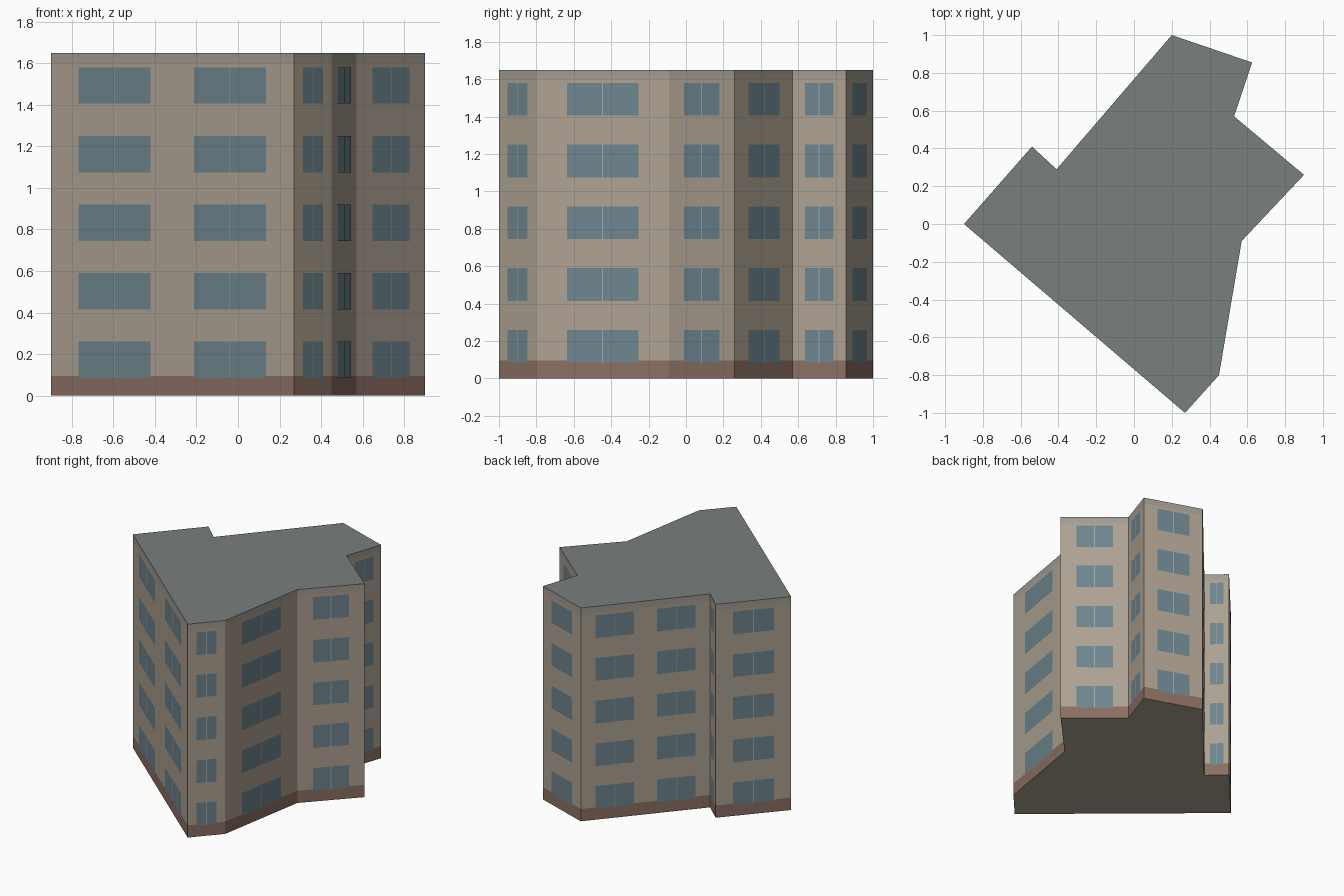
import bpy
from mathutils import Vector

if "Cube" in bpy.data.objects:
    bpy.data.objects.remove(bpy.data.objects["Cube"])

# Footprint corners, counter-clockwise, with the number of window bays on the wall that follows
FOOTPRINT = [
    (-0.90, 0.00, 2), (0.27, -1.00, 1), (0.45, -0.80, 1), (0.57, -0.09, 1), (0.90, 0.26, 1),
    (0.53, 0.57, 1), (0.625, 0.855, 1), (0.20, 1.00, 2), (-0.41, 0.29, 1), (-0.54, 0.41, 1),
]
PTS = [Vector((x, y, 0)) for x, y, _ in FOOTPRINT]
N = len(PTS)
HEIGHT, FLOORS = 1.65, 5
STOREY = HEIGHT / FLOORS
UP = Vector((0, 0, 1))


def material(name, rgb):
    m = bpy.data.materials.new(name)
    m.diffuse_color = (*rgb, 1)
    m.use_nodes = True
    m.node_tree.nodes["Principled BSDF"].inputs["Base Color"].default_value = m.diffuse_color
    return m


WALL = material("wall_render", (0.42, 0.36, 0.29))
FRIEZE = material("frieze_render", (0.38, 0.33, 0.275))
PLINTH = material("plinth_brick", (0.26, 0.16, 0.125))
TRIM = material("trim_grey", (0.33, 0.33, 0.31))
ROOF = material("roof_grey", (0.19, 0.215, 0.205))
GLASS = material("window_glass", (0.155, 0.235, 0.27))
FRAME = material("window_frame", (0.36, 0.40, 0.40))


def make(name, verts, faces, mat):
    me = bpy.data.meshes.new(name)
    me.from_pydata([tuple(v) for v in verts], [], faces)
    me.materials.append(mat)
    ob = bpy.data.objects.new(name, me)
    bpy.context.collection.objects.link(ob)
    return ob


def band(name, z0, z1, mat):
    """Ring of wall faces following the footprint between two heights."""
    verts = [p + UP * z0 for p in PTS] + [p + UP * z1 for p in PTS]
    faces = [(i, (i + 1) % N, N + (i + 1) % N, N + i) for i in range(N)]
    make(name, verts, faces, mat)


# Outer shell: stacked wall bands, then floor and roof caps
band("plinth", 0, 0.095, PLINTH)
band("walls", 0.095, 1.60, WALL)
band("frieze", 1.60, 1.625, FRIEZE)
band("roof_trim", 1.625, HEIGHT, TRIM)
make("base", PTS, [tuple(reversed(range(N)))], WALL)
make("roof", [p + UP * HEIGHT for p in PTS], [tuple(range(N))], ROOF)


def add_panel(verts, faces, a, b, z0, z1, offset):
    """Upright rectangle from a to b, set just proud of the wall."""
    n = len(verts)
    verts += [a + offset + UP * z0, b + offset + UP * z0,
              b + offset + UP * z1, a + offset + UP * z1]
    faces.append((n, n + 1, n + 2, n + 3))


# Windows: flush panes with a thin central mullion on every storey of every wall
SPANS = {1: [(0.23, 0.77)], 2: [(0.115, 0.41), (0.59, 0.885)]}
gv, gf, mv, mf = [], [], [], []
for i, (_, _, bays) in enumerate(FOOTPRINT):
    a, b = PTS[i], PTS[(i + 1) % N]
    along = (b - a).normalized()
    out = along.cross(UP)
    for t0, t1 in SPANS[bays]:
        w0, w1 = a.lerp(b, t0), a.lerp(b, t1)
        mid = (w0 + w1) / 2
        for f in range(FLOORS):
            z0, z1 = f * STOREY + 0.085, f * STOREY + 0.26
            add_panel(gv, gf, w0, w1, z0, z1, out * 0.002)
            add_panel(mv, mf, mid - along * 0.0025, mid + along * 0.0025, z0, z1, out * 0.0035)
make("window_panes", gv, gf, GLASS)
make("window_mullions", mv, mf, FRAME)
